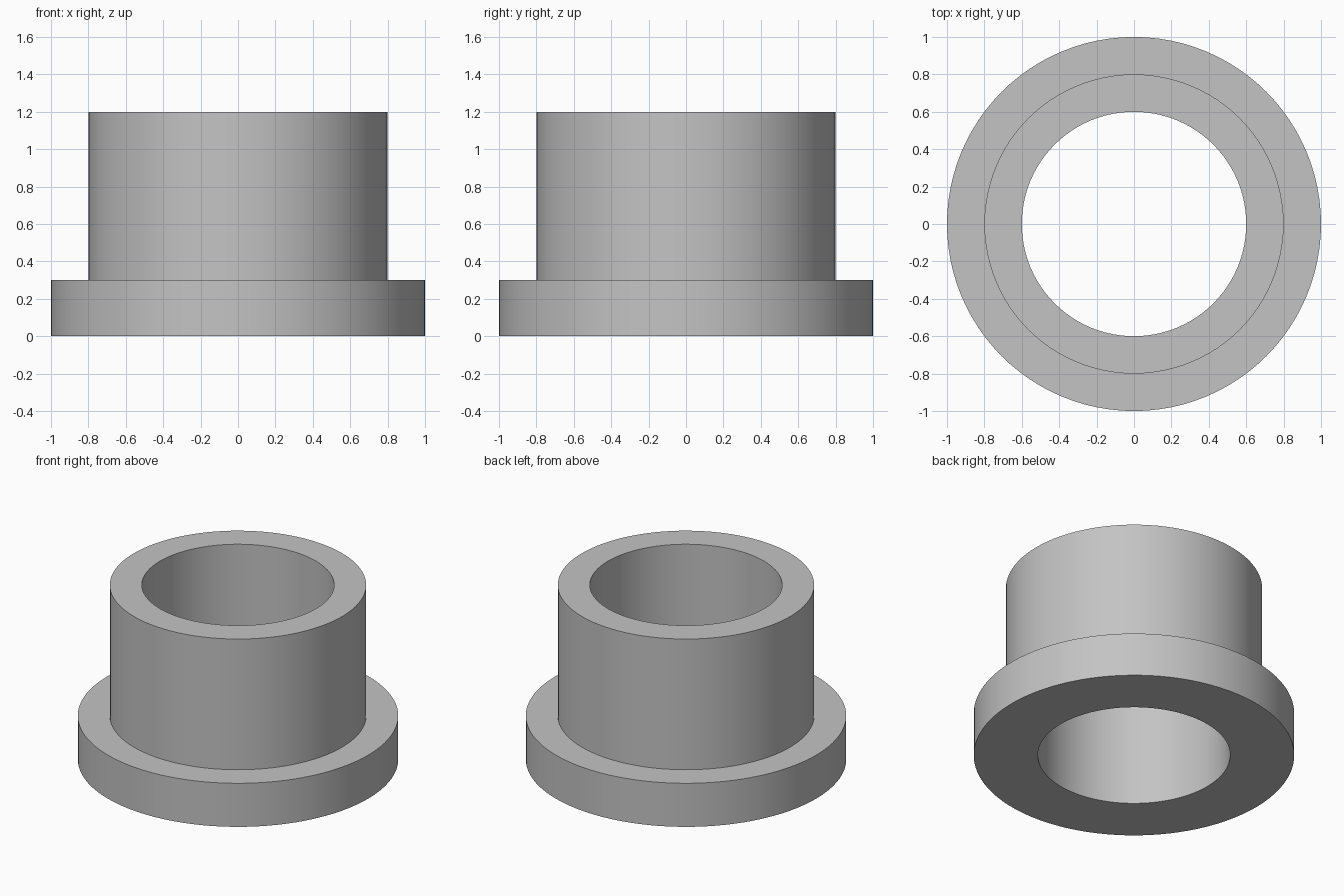
import bpy
import bmesh
from math import cos, sin, tau, radians

cube = bpy.data.objects.get("Cube")
if cube:
    bpy.data.objects.remove(cube, do_unlink=True)

SEGMENTS = 96

# Plain grey finish
grey = bpy.data.materials.new("grey")
grey.use_nodes = True
colour = (0.55, 0.55, 0.55, 1)
grey.diffuse_color = colour
grey.node_tree.nodes["Principled BSDF"].inputs["Base Color"].default_value = colour


def lathe(name, profile):
    """Spin a closed (radius, height) profile around the z axis."""
    bm = bmesh.new()
    rings = [[bm.verts.new((r * cos(tau * i / SEGMENTS), r * sin(tau * i / SEGMENTS), z))
              for r, z in profile] for i in range(SEGMENTS)]
    count = len(profile)
    for i, ring in enumerate(rings):
        following = rings[(i + 1) % SEGMENTS]
        for j in range(count):
            k = (j + 1) % count
            bm.faces.new((ring[j], following[j], following[k], ring[k]))
    bmesh.ops.recalc_face_normals(bm, faces=bm.faces)
    mesh = bpy.data.meshes.new(name)
    bm.to_mesh(mesh)
    bm.free()
    mesh.materials.append(grey)
    obj = bpy.data.objects.new(name, mesh)
    bpy.context.collection.objects.link(obj)
    return obj


# Flanged sleeve: wide base flange, narrower barrel and a straight through bore
bore, barrel, flange = 0.6, 0.8, 1.0
flange_top, barrel_top = 0.3, 1.2
bushing = lathe("flanged_bushing", [
    (bore, 0), (flange, 0), (flange, flange_top),
    (barrel, flange_top), (barrel, barrel_top), (bore, barrel_top)])

# Smooth round walls with crisp rims
bpy.ops.object.select_all(action="DESELECT")
bushing.select_set(True)
bpy.context.view_layer.objects.active = bushing
bpy.ops.object.shade_smooth_by_angle(angle=radians(30))
